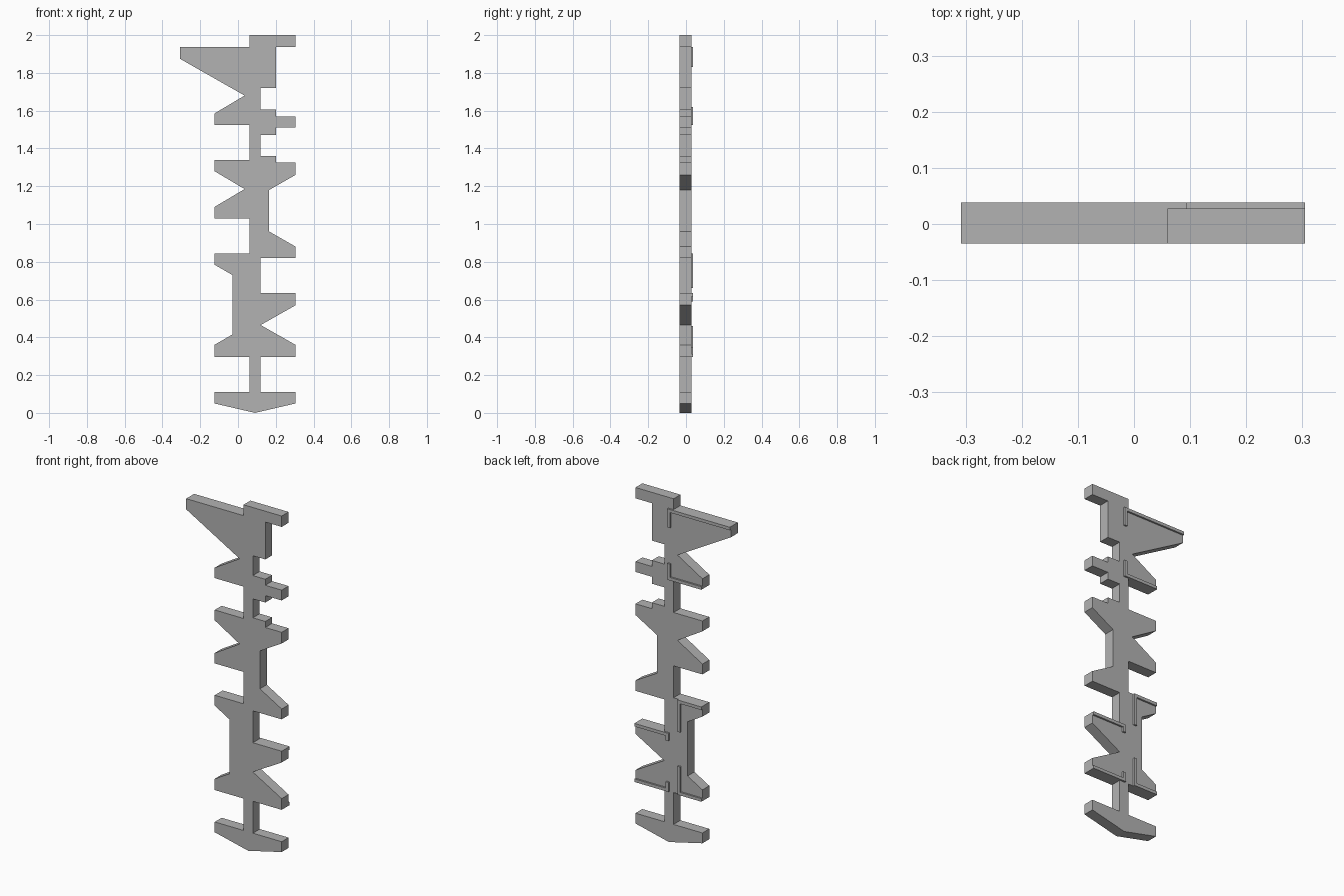
import bpy
import bmesh
from mathutils import Vector

default_cube = bpy.data.objects.get("Cube")
if default_cube:
    bpy.data.objects.remove(default_cube, do_unlink=True)

# Plain grey plastic
grey = bpy.data.materials.new("plain grey")
grey.use_nodes = True
colour = (0.45, 0.45, 0.45, 1)
grey.diffuse_color = colour
grey.node_tree.nodes["Principled BSDF"].inputs["Base Color"].default_value = colour

# Shared depths: front of the plate, back of the plate, back of the ribs
front, back, rib_back = -0.035, 0.028, 0.038
rib_width = 0.018

# Shared columns of the outline, from the right tooth tips to the left ones
tip_r, tip_l, far_tip = -0.125, 0.305, -0.308
spine_r, spine_l = 0.06, 0.12
notch_r, waist_r, waist_l, step_l = 0.035, -0.03, 0.165, 0.2


def add_object(name, bm):
    bmesh.ops.recalc_face_normals(bm, faces=bm.faces)
    mesh = bpy.data.meshes.new(name)
    bm.to_mesh(mesh)
    bm.free()
    mesh.materials.append(grey)
    obj = bpy.data.objects.new(name, mesh)
    bpy.context.collection.objects.link(obj)
    return obj


def extrude_profile(name, points, y0, y1):
    """Extrude a closed x-z outline from y0 to y1."""
    bm = bmesh.new()
    face = bm.faces.new([bm.verts.new((x, y0, z)) for x, z in points])
    result = bmesh.ops.extrude_face_region(bm, geom=[face], use_keep_orig=True)
    moved = [v for v in result["geom"] if isinstance(v, bmesh.types.BMVert)]
    bmesh.ops.translate(bm, verts=moved, vec=Vector((0, y1 - y0, 0)))
    return add_object(name, bm)


# Left edge of the gauge, from the top bar down
left_edge = [
    (tip_l, 2), (tip_l, 1.937), (step_l, 1.937), (step_l, 1.72),
    (spine_l, 1.72), (spine_l, 1.605), (step_l, 1.605), (step_l, 1.57),
    (tip_l, 1.57), (tip_l, 1.51), (step_l, 1.51), (step_l, 1.47),
    (spine_l, 1.47), (spine_l, 1.36), (step_l, 1.36), (step_l, 1.325),
    (tip_l, 1.325), (tip_l, 1.26), (waist_l, 1.18), (waist_l, 0.96),
    (tip_l, 0.88), (tip_l, 0.82), (spine_l, 0.82), (spine_l, 0.635),
    (tip_l, 0.635), (tip_l, 0.57), (spine_l, 0.465), (tip_l, 0.36),
    (tip_l, 0.295), (spine_l, 0.295), (spine_l, 0.11), (tip_l, 0.11),
    (tip_l, 0.05),
]

# Right edge, from the pointed foot back up
right_edge = [
    (0.09, 0), (tip_r, 0.05), (tip_r, 0.11), (spine_r, 0.11),
    (spine_r, 0.295), (tip_r, 0.295), (tip_r, 0.36), (waist_r, 0.415),
    (waist_r, 0.73), (tip_r, 0.785), (tip_r, 0.845), (spine_r, 0.845),
    (spine_r, 1.03), (tip_r, 1.03), (tip_r, 1.09), (notch_r, 1.185),
    (tip_r, 1.28), (tip_r, 1.34), (spine_r, 1.34), (spine_r, 1.525),
    (tip_r, 1.525), (tip_r, 1.585), (notch_r, 1.68), (far_tip, 1.875),
    (far_tip, 1.937), (spine_r, 1.937), (spine_r, 2),
]
extrude_profile("gauge_plate", left_edge + right_edge, front, back)


def bracket(name, stem, upper_tip, lower_tip, top, bottom, gap_top, gap_bottom):
    """Two raised L-shaped ribs that mark a span, with a gap between them."""
    side = 1 if upper_tip > stem else -1
    outer = stem - side * rib_width / 2
    inner = stem + side * rib_width / 2
    for end, tip, edge, gap, way in (
            ("upper", upper_tip, top, gap_top, -1),
            ("lower", lower_tip, bottom, gap_bottom, 1)):
        under = edge + way * rib_width
        outline = [(outer, edge), (tip, edge), (tip, under),
                   (inner, under), (inner, gap), (outer, gap)]
        extrude_profile(f"{name}_{end}_rib", outline, back, rib_back)


# Raised span brackets on the back
bracket("top_span", 0.085, far_tip, tip_r, 1.937, 1.525, 1.83, 1.62)
bracket("long_span", 0.02, tip_r, tip_r, 0.845, 0.295, 0.66, 0.46)
bracket("short_span", 0.095, tip_l, tip_l, 0.635, 0.295, 0.59, 0.35)
